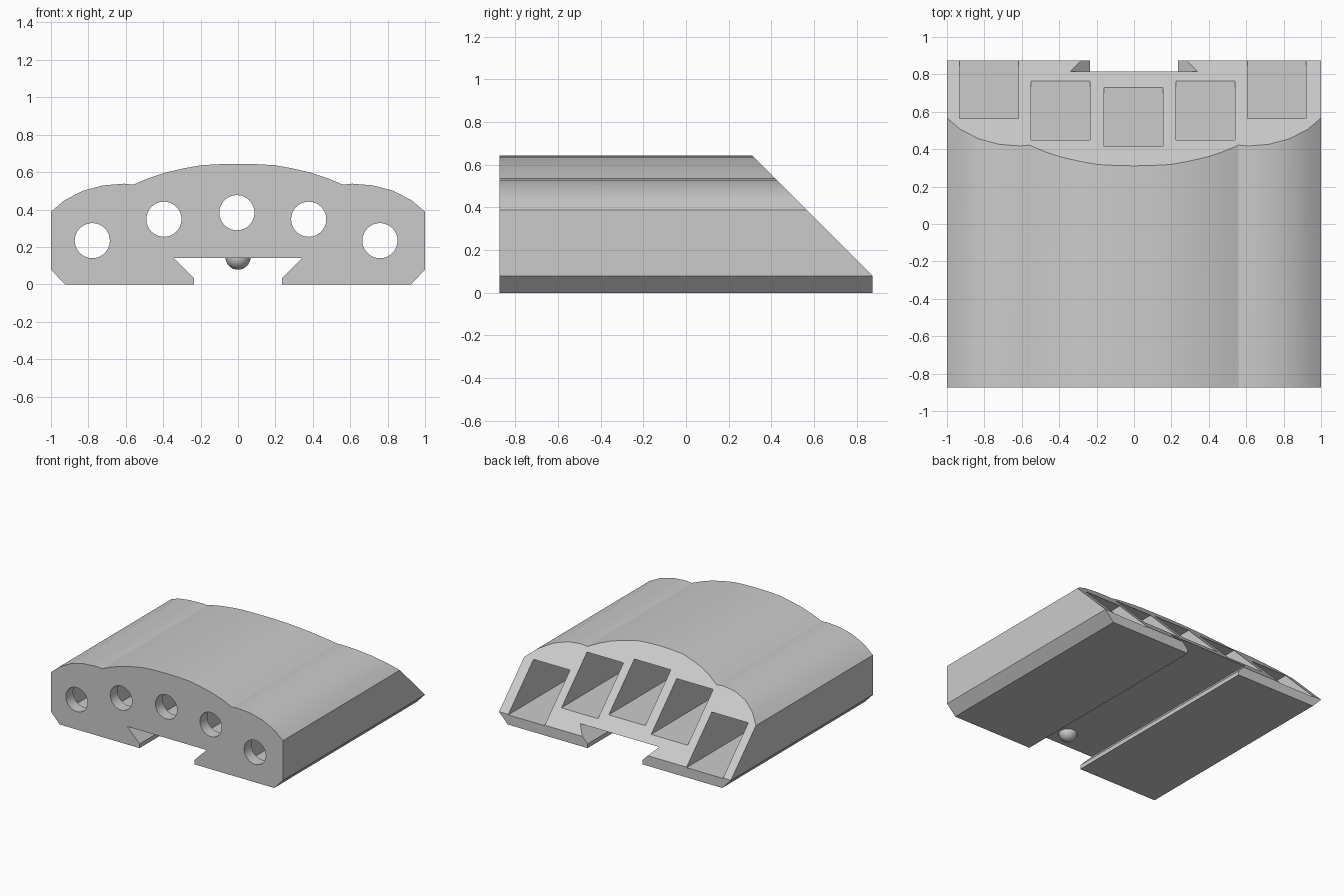
import bpy, bmesh, math
from mathutils import Vector, Matrix

cube = bpy.data.objects.get("Cube")
if cube:
    bpy.data.objects.remove(cube, do_unlink=True)

HALF = 0.875           # half length along y
WALL = 0.09            # front wall in front of the channels
CHANNEL = 0.315        # side of the square channels
HOLE = 0.094           # radius of the round holes

grey = bpy.data.materials.new("light grey")
grey.use_nodes = True
grey.diffuse_color = (0.6, 0.6, 0.6, 1)
grey.node_tree.nodes["Principled BSDF"].inputs["Base Color"].default_value = (0.6, 0.6, 0.6, 1)


def make(name, bm):
    bmesh.ops.recalc_face_normals(bm, faces=bm.faces[:])
    mesh = bpy.data.meshes.new(name)
    bm.to_mesh(mesh)
    bm.free()
    mesh.materials.append(grey)
    ob = bpy.data.objects.new(name, mesh)
    bpy.context.collection.objects.link(ob)
    return ob


def smooth(ob, angle):
    bpy.ops.object.select_all(action='DESELECT')
    ob.select_set(True)
    bpy.context.view_layer.objects.active = ob
    bpy.ops.object.shade_smooth_by_angle(angle=math.radians(angle))


def cut(ob, cutter):
    cutter.hide_render = True
    mod = ob.modifiers.new("cut", 'BOOLEAN')
    mod.operation = 'DIFFERENCE'
    mod.solver = 'EXACT'
    mod.object = cutter
    bpy.context.view_layer.objects.active = ob
    bpy.ops.object.modifier_apply(modifier=mod.name)
    bpy.data.objects.remove(cutter, do_unlink=True)


# Body: triple-arched cross-section with a dovetail groove underneath
arch = [(1, .388), (.93, .448), (.83, .5), (.72, .529), (.61, .538), (.56, .533),
        (.48, .567), (.39, .597), (.29, .62), (.195, .637), (.1, .642)]
foot = [(-1, .078), (-.925, 0), (-.236, 0), (-.236, .033), (-.342, .14)]
profile = arch + [(0, .644)] + [(-x, z) for x, z in reversed(arch)]
profile += foot + [(-x, z) for x, z in reversed(foot)]

bm = bmesh.new()
face = bm.faces.new([bm.verts.new((x, -HALF, z)) for x, z in profile])
ext = bmesh.ops.extrude_face_region(bm, geom=[face])["geom"]
bmesh.ops.translate(bm, vec=(0, 2 * HALF, 0),
                    verts=[v for v in ext if isinstance(v, bmesh.types.BMVert)])
# Sloping back end
res = bmesh.ops.bisect_plane(bm, geom=bm.verts[:] + bm.edges[:] + bm.faces[:],
                             plane_co=Vector((0, HALF, .08)),
                             plane_no=Vector((0, 1, 1)), clear_outer=True)
bmesh.ops.holes_fill(bm, edges=[e for e in bm.edges if e.is_boundary])
body = make("body", bm)

# Square channels open at the slope, each with a round hole through the front wall
for x, z in [(-.775, .2335), (-.392, .348), (-.002, .383), (.382, .348), (.763, .2335)]:
    start = -HALF + WALL
    bm = bmesh.new()
    size = Matrix.Diagonal((CHANNEL, 1.2 - start, CHANNEL, 1))
    bmesh.ops.create_cube(bm, size=1, matrix=Matrix.Translation((x, (1.2 + start) / 2, z)) @ size)
    cut(body, make("channel_cutter", bm))
    bm = bmesh.new()
    turn = Matrix.Rotation(math.pi / 2, 4, 'X')
    bmesh.ops.create_cone(bm, cap_ends=True, segments=32, radius1=HOLE, radius2=HOLE, depth=.3,
                          matrix=Matrix.Translation((x - .004, -HALF, z)) @ turn)
    cut(body, make("hole_cutter", bm))
smooth(body, 25)

# Round detent under the groove ceiling
bm = bmesh.new()
bmesh.ops.create_uvsphere(bm, u_segments=32, v_segments=16, radius=.067,
                          matrix=Matrix.Translation((0, -.73, .145)))
bmesh.ops.bisect_plane(bm, geom=bm.verts[:] + bm.edges[:] + bm.faces[:],
                       plane_co=Vector((0, 0, .142)), plane_no=Vector((0, 0, 1)), clear_outer=True)
detent = make("detent", bm)
for p in detent.data.polygons:      # keep the open dome facing outwards
    p.use_smooth = True
smooth(detent, 40)
